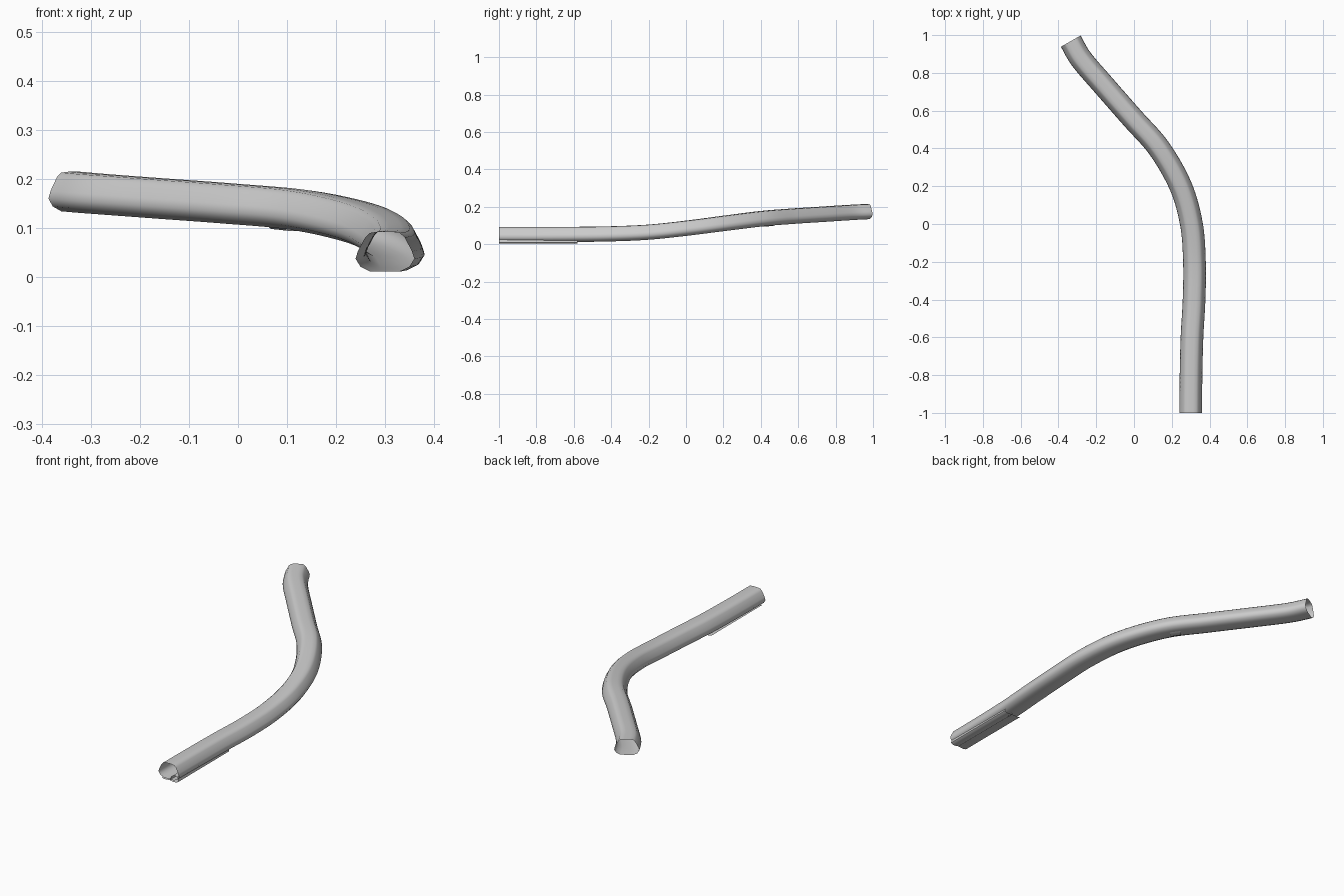
import bpy, bmesh
from mathutils import Vector
from mathutils.geometry import interpolate_bezier

if "Cube" in bpy.data.objects:
    bpy.data.objects.remove(bpy.data.objects["Cube"])

# Centre line: x, y, height of the underside
PATH = [Vector(p) for p in [
    (0.30, -1.0, 0.011), (0.302, -0.8, 0.011), (0.307, -0.6, 0.012),
    (0.318, -0.4, 0.015), (0.320, -0.2, 0.024), (0.304, 0.0, 0.045),
    (0.247, 0.2, 0.071), (0.133, 0.4, 0.096), (-0.008, 0.56, 0.109),
    (-0.157, 0.73, 0.120), (-0.277, 0.87, 0.129), (-0.335, 0.968, 0.134)]]

# Cross-section: sideways offset, height above the underside
SECTION = [(-0.030, 0.0), (-0.050, 0.010), (-0.060, 0.026), (-0.055, 0.042),
           (-0.040, 0.070), (-0.030, 0.079), (-0.012, 0.081), (0.012, 0.081),
           (0.030, 0.079), (0.040, 0.070), (0.055, 0.042), (0.060, 0.026),
           (0.050, 0.010), (0.030, 0.0)]


def smooth_path(pts, steps=8):
    n = len(pts)
    tan = [(pts[min(i + 1, n - 1)] - pts[max(i - 1, 0)]) / (2 if 0 < i < n - 1 else 1)
           for i in range(n)]
    out = []
    for i in range(n - 1):
        out += interpolate_bezier(pts[i], pts[i] + tan[i] / 3,
                                  pts[i + 1] - tan[i + 1] / 3, pts[i + 1], steps + 1)[:-1]
    return out + [pts[-1]]


def sweep(name, path, section, closed=True):
    bm = bmesh.new()
    rings = []
    for i, p in enumerate(path):
        t = path[min(i + 1, len(path) - 1)] - path[max(i - 1, 0)]
        side = Vector((t.y, -t.x, 0)).normalized()
        rings.append([bm.verts.new(p + side * a + Vector((0, 0, b))) for a, b in section])
    k = len(section)
    for r, s in zip(rings, rings[1:]):
        for j in range(k if closed else k - 1):
            bm.faces.new((r[j], r[(j + 1) % k], s[(j + 1) % k], s[j]))
    bmesh.ops.recalc_face_normals(bm, faces=bm.faces)
    me = bpy.data.meshes.new(name)
    bm.to_mesh(me)
    bm.free()
    ob = bpy.data.objects.new(name, me)
    bpy.context.collection.objects.link(ob)
    bpy.ops.object.select_all(action='DESELECT')
    ob.select_set(True)
    bpy.context.view_layer.objects.active = ob
    bpy.ops.object.shade_smooth_by_angle(angle=0.9)
    return ob


# Long bent tube, open at both ends
path = smooth_path(PATH)
sweep("bent_tube", path, SECTION)

# Underside fittings along the straight front end: small channel and thin lip
front = [Vector((0.30, -1.0 + 0.06 * i, 0)) for i in range(8)]
sweep("underside_channel", front,
      [(0.010, 0.008), (0.020, 0.003), (0.045, 0.003), (0.055, 0.010),
       (0.050, 0.034), (0.028, 0.038), (0.012, 0.026)])
sweep("underside_lip", front, [(-0.042, 0.008), (-0.025, 0.004), (0.010, 0.006)], False)

# Shallow bump beneath the rear run
sweep("underside_bump", path[57:60],
      [(-0.030, 0.003), (-0.020, -0.004), (0.005, -0.004), (0.02, 0.003)], False)
